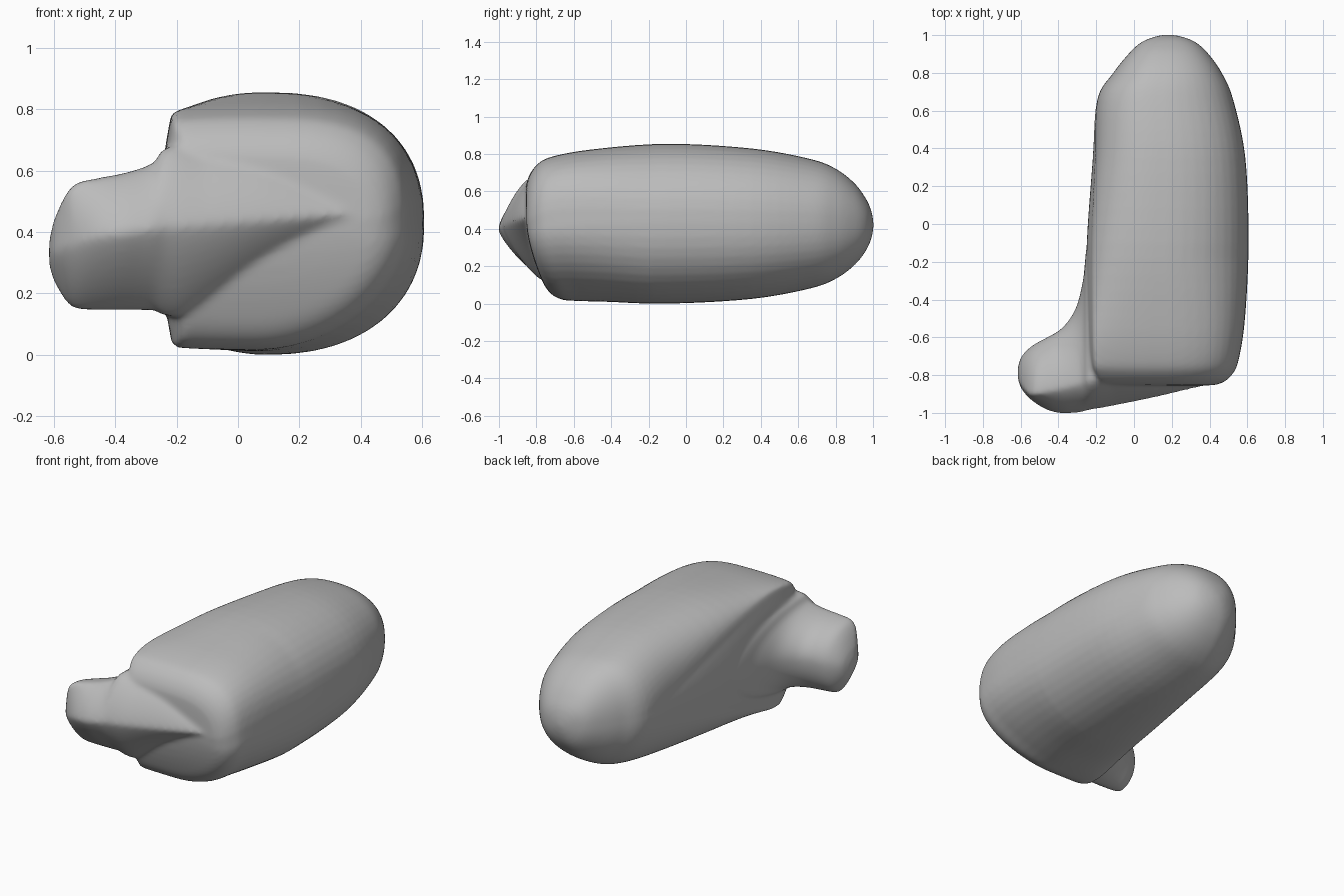
import bpy, bmesh, math

cube = bpy.data.objects.get("Cube")
if cube:
    bpy.data.objects.remove(cube, do_unlink=True)

grey = bpy.data.materials.new("plain grey")
grey.use_nodes = True
COLOUR = (0.5, 0.5, 0.5, 1)
grey.diffuse_color = COLOUR
grey.node_tree.nodes["Principled BSDF"].inputs["Base Color"].default_value = COLOUR


def smooth_keys(keys, steps):
    """Catmull-Rom interpolation through rows of section sizes."""
    rows = []
    for i in range(len(keys) - 1):
        a, b, c, d = (keys[min(max(i + k, 0), len(keys) - 1)] for k in (-1, 0, 1, 2))
        for s in range(steps):
            t = s / steps
            rows.append([0.5 * (2 * q + (r - p) * t + (2 * p - 5 * q + 4 * r - u) * t * t
                                + (3 * q - p - 3 * r + u) * t ** 3)
                         for p, q, r, u in zip(a, b, c, d)])
    return rows + [list(keys[-1])]


def quarter(cx, cz, rx, rz, power, start, count=12):
    """Superellipse quarter, from angle start (in quarter turns)."""
    pts = []
    for i in range(count):
        a = (start + i / count) * math.pi / 2
        c, s = math.cos(a), math.sin(a)
        pts.append((cx + rx * math.copysign(abs(c) ** (2 / power), c),
                    cz + rz * math.copysign(abs(s) ** (2 / power), s)))
    return pts


def loft(bm, rings):
    loops = [[bm.verts.new(p) for p in ring] for ring in rings]
    for a, b in zip(loops, loops[1:]):
        for i in range(len(a)):
            j = (i + 1) % len(a)
            bm.faces.new((a[i], a[j], b[j], b[i]))
    bm.faces.new(loops[0])
    bm.faces.new(loops[-1])


def housing_ring(y, xl, xr, zb, zt, cb, ct):
    # Rounded outer side, slightly bowed inner side between the two corners
    front = min(1, max(0, (-0.2 - y) / 0.5))
    xc = xl + 0.4 * (xr - xl)
    mid = (zb + zt) / 2
    bow = 0.05 * (ct - cb)
    corner = xc - xl - bow
    pts = quarter(xc, mid, xr - xc, zt - mid, 2.35 + 0.7 * front, 0)
    pts += quarter(xc, ct, corner, zt - ct, 2.3, 1)
    pts += [(xl + bow * (i / 4 - 1) ** 2, ct + (cb - ct) * i / 8) for i in range(8)]
    pts += quarter(xc, cb, corner, cb - zb, 1.9, 2)
    pts += quarter(xc, mid, xr - xc, mid - zb, 2.25 - 0.4 * front, 3)
    # Front slants back towards the bottom
    return [(x, y + 0.125 * front * (max(0, 0.45 - z) / 0.42) ** 1.6, z) for x, z in pts]


def arm_ring(x, yf, yb, zb, zt, zr):
    # Pointed front ridge, rounded back; the crest drifts forward to the tip
    crest = max(yf + 0.02, min(-0.8, 0.25 * x - 0.77))
    keel = -0.77
    pts = quarter(crest, zr, yb - crest, zt - zr, 1.9, 0)
    pts += quarter(crest, zr, crest - yf, zt - zr, 1.4, 1)
    pts += quarter(keel, zr, keel - yf, zr - zb, 1.25, 2)
    pts += quarter(keel, zr, yb - keel, zr - zb, 1.9, 3)
    return [(x, y, z) for y, z in pts]


# Housing sections: y, inner x, outer x, bottom, top, lower corner, upper corner
housing = [
    (-.855, .10, .14, .43, .47, .44, .46),
    (-.855, -.15, .37, .18, .60, .20, .59),
    (-.845, -.20, .46, .07, .67, .08, .655),
    (-.80, -.23, .52, .025, .74, .035, .72),
    (-.72, -.25, .555, .015, .785, .03, .765),
    (-.50, -.255, .588, .01, .825, .08, .77),
    (-.10, -.25, .607, 0, .855, .20, .67),
    (.35, -.218, .59, .025, .83, .33, .53),
    (.66, -.195, .525, .08, .775, .42, .44),
    (.80, -.11, .465, .132, .722, .42, .43),
    (.90, -.03, .395, .205, .645, .42, .43),
    (.96, .035, .33, .28, .565, .42, .43),
    (.99, .105, .26, .345, .50, .42, .43),
    (1.003, .165, .195, .41, .43, .418, .422),
]
# Arm sections: x, front y, back y, bottom, top, ridge height
arm = [
    (-.615, -.82, -.76, .29, .37, .33),
    (-.595, -.875, -.70, .23, .45, .34),
    (-.54, -.935, -.645, .155, .55, .36),
    (-.46, -.985, -.60, .145, .575, .385),
    (-.38, -1.004, -.55, .145, .59, .395),
    (-.31, -1.0, -.45, .145, .61, .405),
    (-.27, -.995, -.30, .145, .63, .41),
    (-.24, -.985, -.10, .13, .67, .415),
    (-.15, -.97, -.30, .14, .68, .42),
    (.10, -.92, -.40, .28, .64, .44),
    (.40, -.85, -.50, .42, .50, .46),
]

# Fuse both shells into one skin with soft fillets
bm = bmesh.new()
loft(bm, [housing_ring(*row) for row in smooth_keys(housing, 5)])
loft(bm, [arm_ring(*row) for row in smooth_keys(arm, 5)])
bmesh.ops.recalc_face_normals(bm, faces=bm.faces)
mesh = bpy.data.meshes.new("housing_with_arm")
bm.to_mesh(mesh)
bm.free()
mesh.materials.append(grey)
body = bpy.data.objects.new("housing_with_arm", mesh)
bpy.context.collection.objects.link(body)

remesh = body.modifiers.new("fuse", 'REMESH')
remesh.mode = 'VOXEL'
remesh.voxel_size = 0.012
remesh.use_smooth_shade = True
soften = body.modifiers.new("soften", 'SMOOTH')
soften.factor = 0.5
soften.iterations = 10
for poly in mesh.polygons:
    poly.use_smooth = True
